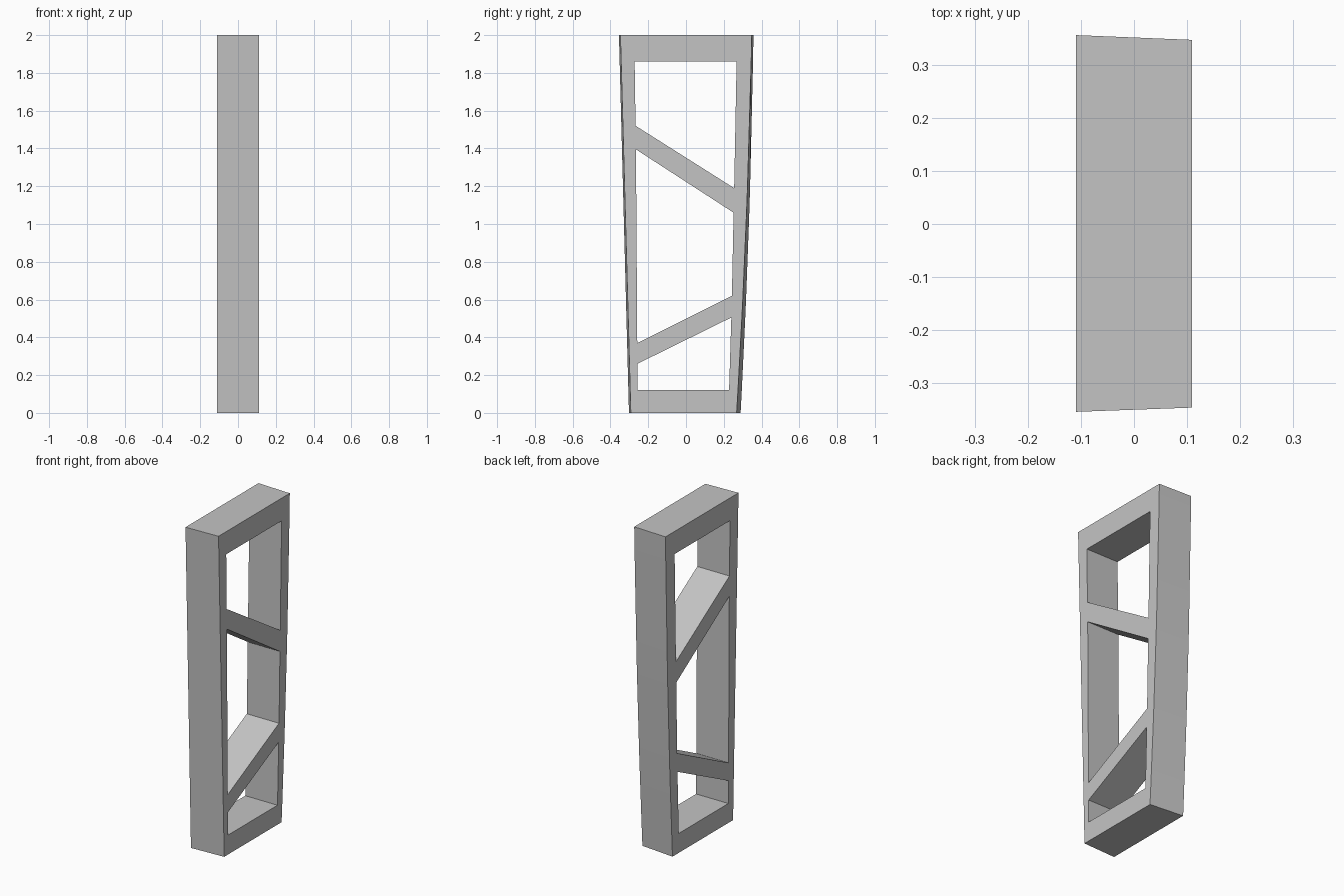
import bpy, bmesh

if "Cube" in bpy.data.objects:
    bpy.data.objects.remove(bpy.data.objects["Cube"])

HALF = 0.11  # half thickness along x

# matching levels on the front and back posts: z and inner edge y
FRONT_Z = [0, 0.12, 0.26, 0.37, 1.395, 1.52, 1.86, 2]
BACK_Z = [0, 0.12, 0.505, 0.62, 1.06, 1.19, 1.86, 2]
FRONT_IN = [-0.256, -0.256, -0.257, -0.258, -0.265, -0.267, -0.272, -0.274]
BACK_IN = [0.225, 0.228, 0.24, 0.243, 0.252, 0.255, 0.268, 0.271]


def outer(z, bottom, top, bow):
    """Outer edge of a post, leaning outward with a slight bow."""
    return bottom + (top - bottom) * z / 2 + bow * z * (2 - z)


bm = bmesh.new()


def frame_side(x, f_bot, f_top, b_bot, b_top):
    """One flat side of the frame: two posts and four cross bars."""
    def v(y, z):
        return bm.verts.new((x, y, z))
    fo = [v(outer(z, f_bot, f_top, 0), z) for z in FRONT_Z]
    fi = [v(y, z) for y, z in zip(FRONT_IN, FRONT_Z)]
    bi = [v(y, z) for y, z in zip(BACK_IN, BACK_Z)]
    bo = [v(outer(z, b_bot, b_top, 0.01), z) for z in BACK_Z]
    faces = []
    for i in range(7):
        faces.append((fo[i], fi[i], fi[i + 1], fo[i + 1]))
        faces.append((bi[i], bo[i], bo[i + 1], bi[i + 1]))
        if i % 2 == 0:  # bottom rail, two slanted braces, top rail
            faces.append((fi[i], bi[i], bi[i + 1], fi[i + 1]))
    return faces


right = frame_side(HALF, -0.292, -0.347, 0.268, 0.348)
left = frame_side(-HALF, -0.302, -0.355, 0.289, 0.357)
twin = {a: b for fr, fl in zip(right, left) for a, b in zip(fr, fl)}

right_faces = [bm.faces.new(f) for f in right]
for f in left:
    bm.faces.new(f[::-1])

# walls around the outside and through the three openings
rim = [l for f in right_faces for l in f.loops if l.edge.is_boundary]
for a, b in [(l.vert, l.link_loop_next.vert) for l in rim]:
    bm.faces.new((b, a, twin[a], twin[b]))
bmesh.ops.recalc_face_normals(bm, faces=bm.faces)

mesh = bpy.data.meshes.new("braced_frame")
bm.to_mesh(mesh)
bm.free()
frame = bpy.data.objects.new("braced_frame", mesh)
bpy.context.collection.objects.link(frame)

grey = bpy.data.materials.new("plain_grey")
grey.diffuse_color = (0.55, 0.55, 0.55, 1)
grey.use_nodes = True
grey.node_tree.nodes["Principled BSDF"].inputs["Base Color"].default_value = grey.diffuse_color
mesh.materials.append(grey)

# smooth the gently bowed posts, keep the corners sharp
bpy.context.view_layer.objects.active = frame
frame.select_set(True)
bpy.ops.object.shade_smooth_by_angle(angle=0.35)
